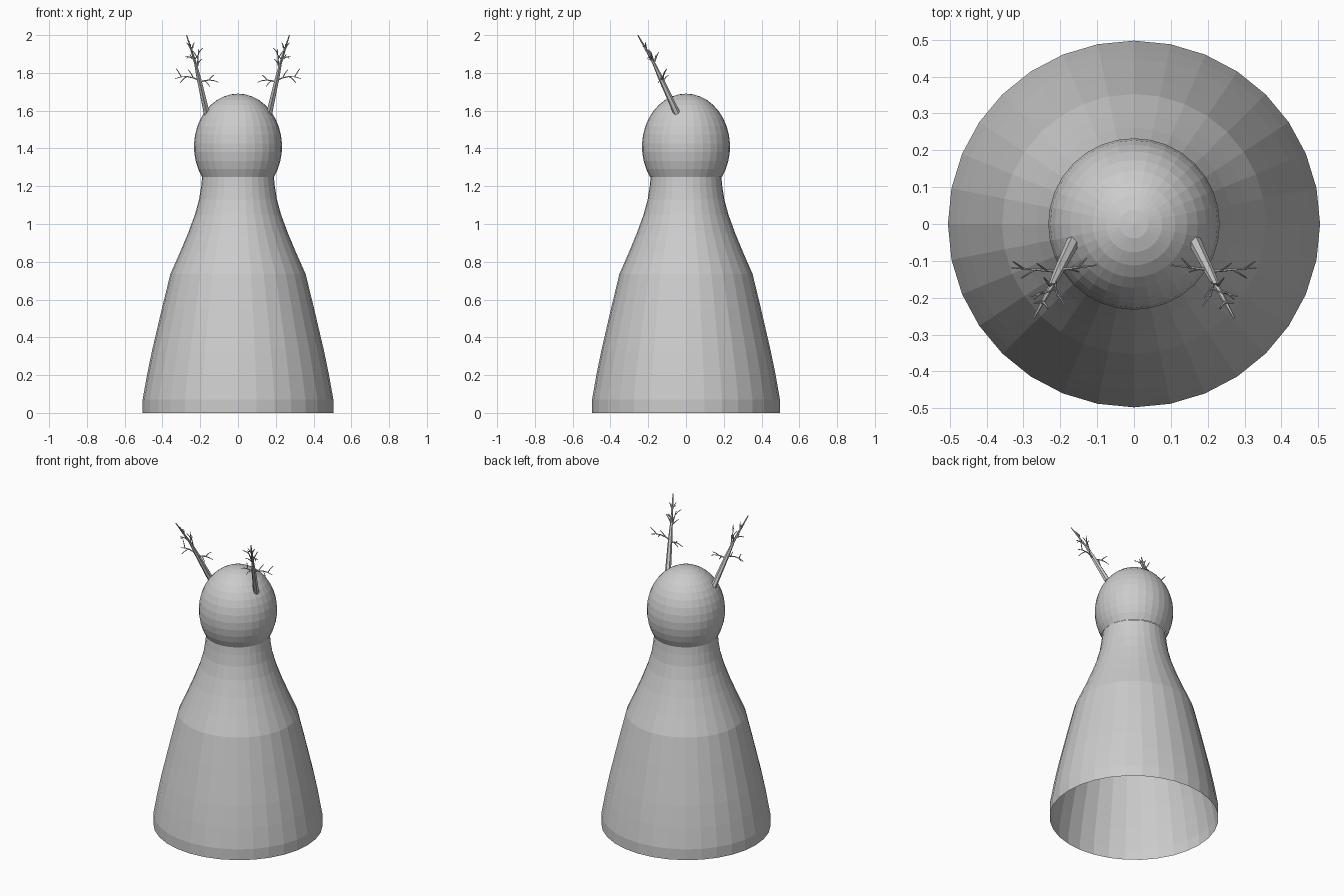
import bpy, bmesh, math
from mathutils import Vector, Matrix

if "Cube" in bpy.data.objects:
    bpy.data.objects.remove(bpy.data.objects["Cube"])

SIDES = 32


def lathe(name, profile, squash=1.0):
    """Flat-shaded surface of revolution, drawn from (radius, height) pairs."""
    bm = bmesh.new()
    verts = [bm.verts.new((r, 0, z)) for r, z in profile]
    edges = [bm.edges.new(pair) for pair in zip(verts, verts[1:])]
    bmesh.ops.spin(bm, geom=verts + edges, cent=(0, 0, 0), axis=(0, 0, 1),
                   angle=2 * math.pi, steps=SIDES, use_merge=False)
    bmesh.ops.remove_doubles(bm, verts=bm.verts, dist=0.0005)
    bmesh.ops.scale(bm, vec=(1, squash, 1), verts=bm.verts)
    bmesh.ops.recalc_face_normals(bm, faces=bm.faces)
    mesh = bpy.data.meshes.new(name)
    bm.to_mesh(mesh)
    bm.free()
    ob = bpy.data.objects.new(name, mesh)
    bpy.context.collection.objects.link(ob)


# Bell-shaped body, slightly wider than deep, open underneath
lathe("body", [(.505, 0), (.505, .07), (.482, .2), (.455, .33), (.402, .556),
               (.358, .735), (.307, .85), (.265, .95), (.228, 1.05),
               (.206, 1.13), (.195, 1.2), (.19, 1.25)], squash=.985)

# Egg-shaped head, starting where it joins the neck
low = math.asin(-.16 / .28)
angles = [low + (math.pi / 2 - low) * k / 13 for k in range(14)]
lathe("head", [(.233 * math.cos(a), 1.41 + .28 * math.sin(a)) for a in angles])

# Antler stem from the head to the tip
STEM = [Vector(p) for p in ((.165, -.048, 1.585), (.207, -.133, 1.77),
                            (.225, -.17, 1.85), (.272, -.255, 2.0))]

# Side branches: height on the stem, reach in x, y, z, number of forks
BRANCHES = [(1.76, .128, .01, .01, 3), (1.75, -.10, .012, 0, 2),
            (1.81, -.008, -.045, .115, 3), (1.87, .05, -.015, .015, 2),
            (1.85, .02, .025, .06, 1), (1.92, .025, -.005, .04, 1),
            (1.92, -.015, -.02, .04, 1)]


def stem_at(z):
    for a, b in zip(STEM, STEM[1:]):
        if z <= b.z:
            return a.lerp(b, (z - a.z) / (b.z - a.z))
    return STEM[-1]


def tube(curve, side, points, r0, r1):
    """Tapered twig through the points."""
    spline = curve.splines.new('POLY')
    spline.use_smooth = False
    spline.points.add(len(points) - 1)
    for i, p in enumerate(points):
        spline.points[i].co = (p.x * side, p.y, p.z, 1)
        spline.points[i].radius = r0 + (r1 - r0) * i / (len(points) - 1)


def branch(curve, side, start, reach, forks, r0):
    """Arched twig with forks leaving on alternate sides."""
    arch = Vector((0, 0, .12 * math.hypot(reach.x, reach.y)))
    path = [start + reach * t + arch * 4 * t * (1 - t) for t in (0, .25, .5, .75, 1)]
    tube(curve, side, path, r0, .0018)
    for k in range(forks):
        turn = Matrix.Rotation(math.radians(55 * (-1) ** k), 3, Vector((.3, -1, .6)))
        branch(curve, side, path[k + 1], turn @ reach * .42, 0, .003)


def antler(name, side):
    curve = bpy.data.curves.new(name, 'CURVE')
    curve.dimensions = '3D'
    curve.bevel_depth = 1
    curve.bevel_resolution = 1
    curve.use_fill_caps = True
    tube(curve, side, STEM, .018, .003)
    for z, dx, dy, dz, forks in BRANCHES:
        branch(curve, side, stem_at(z), Vector((dx, dy, dz)), forks, .0045)
    ob = bpy.data.objects.new(name, curve)
    bpy.context.collection.objects.link(ob)
    bpy.ops.object.select_all(action='DESELECT')
    ob.select_set(True)
    bpy.context.view_layer.objects.active = ob
    bpy.ops.object.convert(target='MESH')


antler("left_antler", 1)
antler("right_antler", -1)
